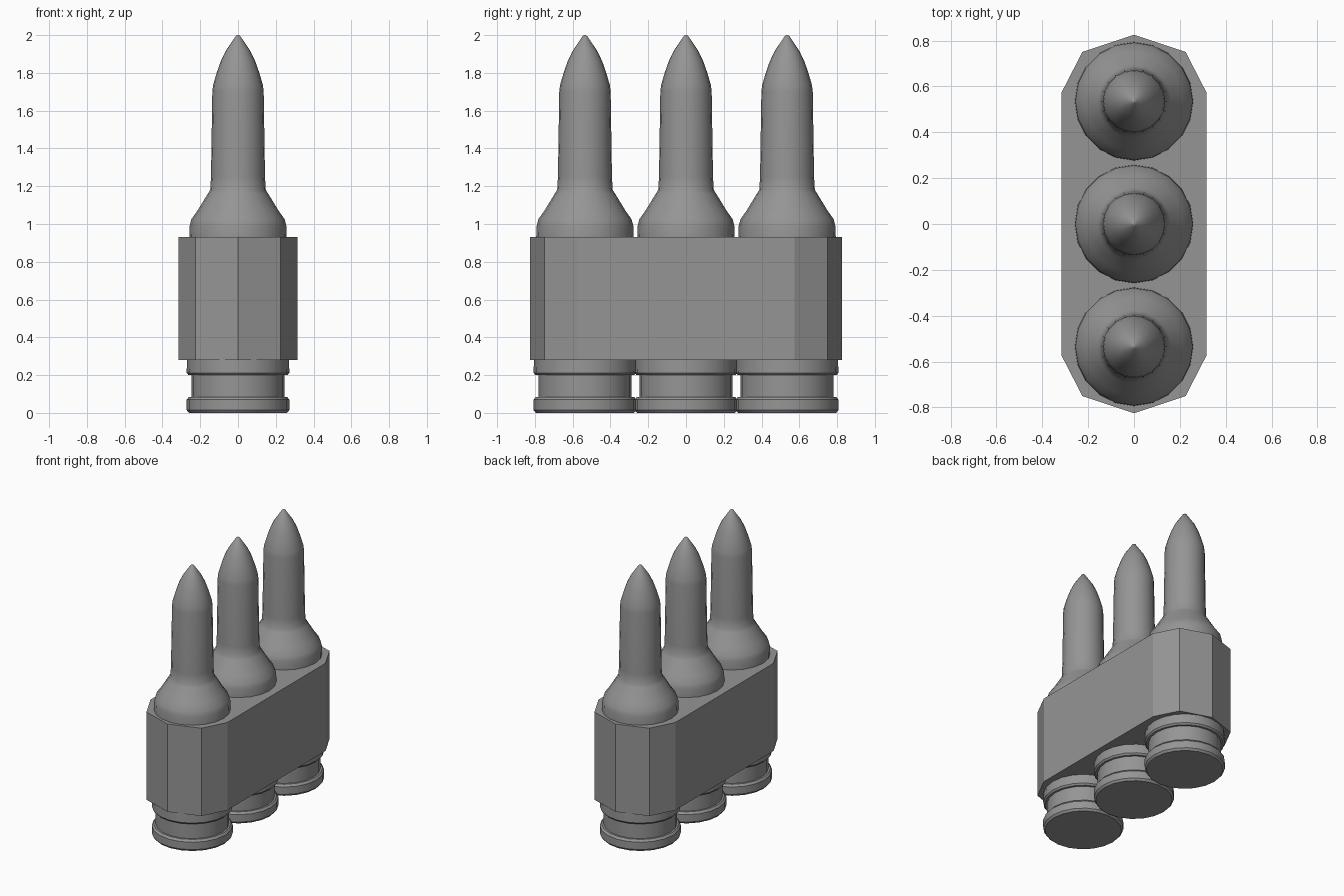
import bpy, bmesh, math

cube = bpy.data.objects.get("Cube")
if cube:
    bpy.data.objects.remove(cube, do_unlink=True)

metal = bpy.data.materials.new("grey metal")
metal.use_nodes = True
GREY = (0.3, 0.3, 0.3, 1)
metal.diffuse_color = GREY
metal.node_tree.nodes["Principled BSDF"].inputs["Base Color"].default_value = GREY


def finish(name, bm, smooth_angle=None):
    bmesh.ops.recalc_face_normals(bm, faces=bm.faces)
    mesh = bpy.data.meshes.new(name)
    bm.to_mesh(mesh)
    bm.free()
    mesh.materials.append(metal)
    ob = bpy.data.objects.new(name, mesh)
    bpy.context.collection.objects.link(ob)
    if smooth_angle:
        bpy.ops.object.select_all(action='DESELECT')
        ob.select_set(True)
        bpy.context.view_layer.objects.active = ob
        bpy.ops.object.shade_smooth_by_angle(angle=math.radians(smooth_angle))
    return ob


def lathe(name, profile, y, sides=20):
    """Closed turned solid from (radius, height) pairs."""
    bm = bmesh.new()
    rings = []
    for r, z in profile:
        rings.append([bm.verts.new((r * math.cos(math.tau * i / sides),
                                    y + r * math.sin(math.tau * i / sides), z))
                      for i in range(sides)])
    for low, high in zip(rings, rings[1:]):
        for i in range(sides):
            j = (i + 1) % sides
            bm.faces.new((low[i], low[j], high[j], high[i]))
    bm.faces.new(rings[0][::-1])
    bm.faces.new(rings[-1])
    return finish(name, bm, 32)


# Casing: rim, groove, body, shoulder and neck
CASING = [(0.26, 0), (0.272, 0.015), (0.272, 0.07), (0.26, 0.085), (0.247, 0.085),
          (0.247, 0.2), (0.262, 0.2), (0.272, 0.212), (0.27, 0.28), (0.258, 0.93),
          (0.256, 0.99), (0.247, 1.025), (0.215, 1.07), (0.16, 1.16), (0.147, 1.18)]
# Projectile: slightly tapered shaft and pointed nose
NOSE = [(0.147, 1.18), (0.143, 1.25), (0.136, 1.7), (0.132, 1.735), (0.113, 1.8),
        (0.092, 1.86), (0.066, 1.915), (0.012, 1.995), (0.004, 2.0)]

for label, y in (("front", -0.535), ("middle", 0), ("back", 0.535)):
    lathe(label + "_round", CASING + NOSE[1:], y)

# Faceted holder block with pointed ends
quarter = [(0.315, 0.575), (0.225, 0.75)]
end = quarter + [(0, 0.825)] + [(-x, y) for x, y in reversed(quarter)]
outline = end + [(-x, -y) for x, y in end]
bm = bmesh.new()
base = bm.faces.new([bm.verts.new((x, y, 0.28)) for x, y in outline])
top = bmesh.ops.extrude_face_region(bm, geom=[base], use_keep_orig=True)
bmesh.ops.translate(bm, vec=(0, 0, 0.65),
                    verts=[v for v in top["geom"] if isinstance(v, bmesh.types.BMVert)])
finish("holder_block", bm)
